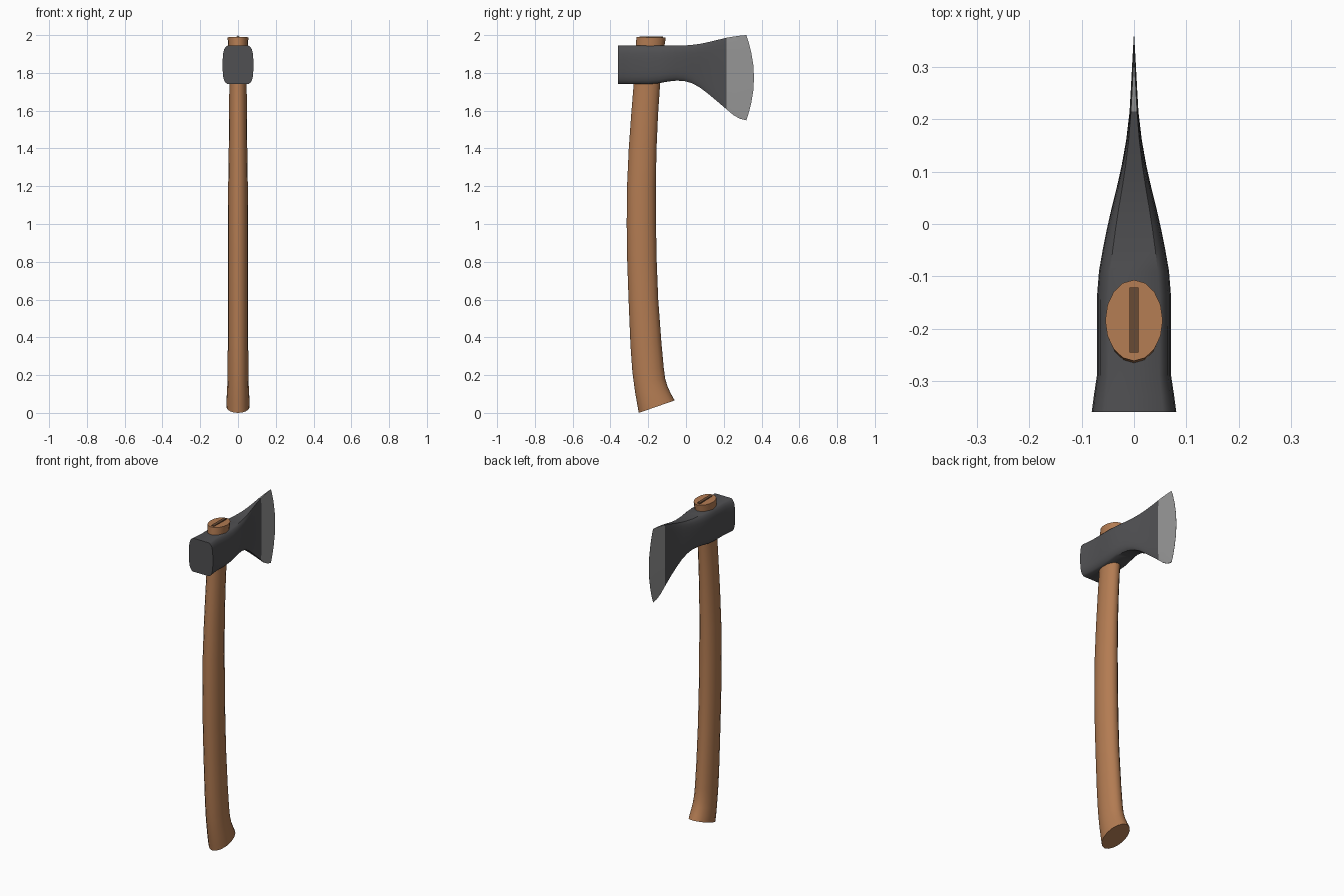
import bpy, bmesh, math


def material(name, rgb):
    m = bpy.data.materials.new(name)
    m.diffuse_color = (*rgb, 1)
    return m


def loft(name, rings, mat, cap_start=True, cap_end=True, angle=40):
    """Skin a list of equal-length closed rings."""
    bm = bmesh.new()
    vs = [[bm.verts.new(p) for p in r] for r in rings]
    n = len(vs[0])
    for a, b in zip(vs, vs[1:]):
        for i in range(n):
            bm.faces.new((a[i], a[(i + 1) % n], b[(i + 1) % n], b[i]))
    if cap_start:
        bm.faces.new(vs[0][::-1])
    if cap_end:
        bm.faces.new(vs[-1])
    bmesh.ops.recalc_face_normals(bm, faces=bm.faces)
    me = bpy.data.meshes.new(name)
    bm.to_mesh(me)
    bm.free()
    ob = bpy.data.objects.new(name, me)
    bpy.context.collection.objects.link(ob)
    me.materials.append(mat)
    bpy.ops.object.select_all(action='DESELECT')
    ob.select_set(True)
    bpy.context.view_layer.objects.active = ob
    bpy.ops.object.shade_smooth_by_angle(angle=math.radians(angle))
    return ob


wood = material("wood", (0.45, 0.20, 0.085))
dark_wood = material("dark_wood", (0.14, 0.07, 0.035))
iron = material("iron", (0.080, 0.080, 0.085))
steel = material("steel", (0.31, 0.31, 0.31))

# Handle: back point (y, z), front point (y, z), half width in x
handle_rows = [
    (-0.250, 0.000, -0.060, 0.066, 0.062),
    (-0.258, 0.045, -0.078, 0.098, 0.061),
    (-0.267, 0.095, -0.096, 0.135, 0.058),
    (-0.275, 0.150, -0.110, 0.180, 0.056),
    (-0.284, 0.220, -0.118, 0.240, 0.055),
    (-0.294, 0.360, -0.130, 0.370, 0.054),
    (-0.304, 0.600, -0.147, 0.600, 0.054),
    (-0.311, 0.800, -0.155, 0.800, 0.054),
    (-0.314, 1.000, -0.159, 1.000, 0.054),
    (-0.312, 1.200, -0.160, 1.200, 0.052),
    (-0.303, 1.400, -0.156, 1.400, 0.049),
    (-0.290, 1.580, -0.148, 1.580, 0.047),
    (-0.277, 1.740, -0.137, 1.740, 0.046),
    (-0.267, 1.930, -0.116, 1.930, 0.052),
    (-0.262, 1.990, -0.107, 1.986, 0.055),
]
SIDES = 16
rings = []
for yb, zb, yf, zf, rx in handle_rows:
    ring = []
    for i in range(SIDES):
        a = 2 * math.pi * i / SIDES
        t = 0.5 + 0.5 * math.cos(a)
        ring.append((rx * math.sin(a), yb + (yf - yb) * t, zb + (zf - zb) * t))
    rings.append(ring)
loft("handle", rings, wood)

# Wedge driven into the top of the handle
loft("wedge", [[(x, y, z) for x, y in ((-.009, -.246), (.009, -.246), (.009, -.122), (-.009, -.122))]
               for z in (1.90, 1.993)], dark_wood)

# Head section, right half: (height -1..1, share of width)
half = [(1.0, 0.68), (0.93, 0.80), (0.80, 0.91), (0.60, 0.97), (0.30, 1.0), (0.0, 1.0)]
half += [(-s, w) for s, w in half[-2::-1]]
section = half + [(s, -w) for s, w in half[::-1]]


def head_ring(y, w, zt, zb, bulge=0.0):
    """Cross-section at y, bowed forward by bulge at mid height."""
    zc, h = (zt + zb) / 2, (zt - zb) / 2
    return [(w * k, y + bulge * (1 - s * s), zc + h * s) for s, k in section]


# Iron body: y, half width, top z, bottom z
body = [
    (-0.36, 0.081, 1.945, 1.740), (-0.33, 0.077, 1.945, 1.740),
    (-0.29, 0.071, 1.945, 1.740), (-0.20, 0.071, 1.945, 1.740),
    (-0.14, 0.071, 1.945, 1.746), (-0.09, 0.067, 1.945, 1.755),
    (-0.05, 0.060, 1.945, 1.759), (-0.01, 0.052, 1.945, 1.757),
    (0.03, 0.043, 1.948, 1.746), (0.07, 0.033, 1.953, 1.725),
    (0.11, 0.024, 1.961, 1.695), (0.16, 0.015, 1.973, 1.654),
    (0.215, 0.0085, 1.986, 1.607),
]
loft("axe_head", [head_ring(*r) for r in body], iron, cap_end=False)

# Sharpened bit: the rings bow forward into the curved cutting edge
bit = [
    (0.215, 0.0085, 1.986, 1.607, 0.0), (0.250, 0.0058, 1.992, 1.577, 0.0135),
    (0.285, 0.0032, 1.997, 1.557, 0.027), (0.319, 0.0004, 2.000, 1.549, 0.041),
]
loft("cutting_edge", [head_ring(*r) for r in bit], steel, cap_start=False)
